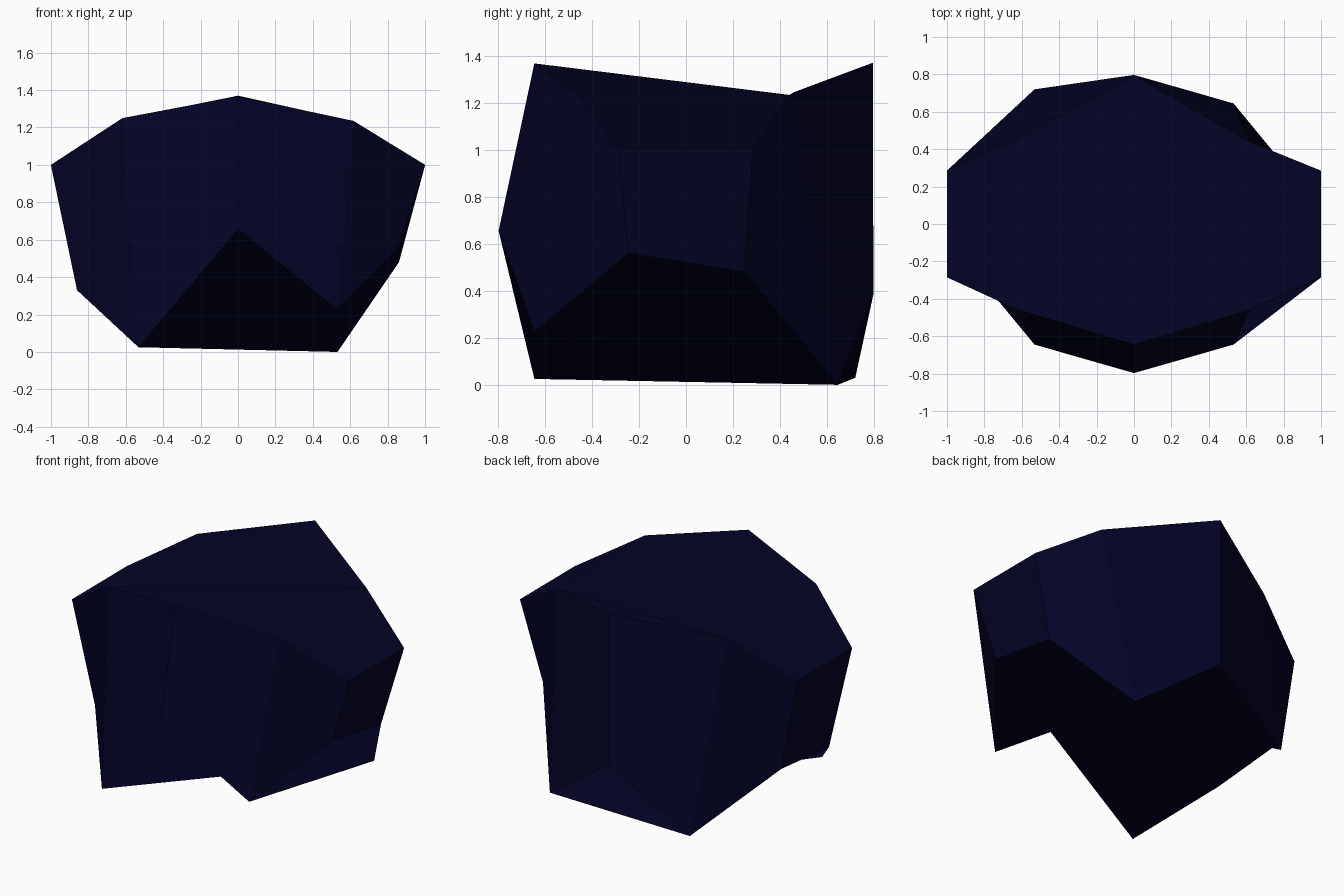
import bpy, bmesh
from math import cos, sin, radians
from mathutils.geometry import normal

cube = bpy.data.objects.get("Cube")
if cube:
    bpy.data.objects.remove(cube, do_unlink=True)

# Rock colour
mat = bpy.data.materials.new("dark navy stone")
mat.use_nodes = True
colour = (0.001, 0.001, 0.02, 1)
mat.diffuse_color = colour
mat.node_tree.nodes["Principled BSDF"].inputs["Base Color"].default_value = colour

# Two ten-sided rings, counter-clockwise from the back-left corner at 54 degrees
low_z = [0.0, 0.385, 0.03, 0.375, 0.33, 0.025, 0.655, 0.225, 0.56, 0.48]
top_z = [1.233, 1.37, 1.245, 1.0, 1.0, 1.25, 1.367, 1.235, 1.0, 1.0]
top_y = [0.44, 0.795, 0.46, 0.285, -0.285, -0.46, -0.645, -0.46, -0.285, 0.285]

bm = bmesh.new()
low, top = [], []
for i in range(10):
    a = radians(54 + 36 * i)
    low.append(bm.verts.new((0.905 * cos(a), 0.797 * sin(a), low_z[i])))
    top.append(bm.verts.new((1.052 * cos(a), top_y[i], top_z[i])))
low[2].co.y = 0.72   # pulled-out back foot

corner_normals = []


def facet(corners):
    """Fan of triangles from the first corner, shaded as one plane."""
    n = normal([v.co for v in corners])
    for b, c in zip(corners[1:], corners[2:]):
        bm.faces.new((corners[0], b, c)).smooth = True
        corner_normals.extend([n] * 3)


# Sides, cap and hollowed underside
for i in range(10):
    j = (i + 1) % 10
    facet([low[i], low[j], top[j], top[i]])
facet(top)
facet([low[0]] + low[:0:-1])

mesh = bpy.data.meshes.new("rock")
bm.to_mesh(mesh)
bm.free()
mesh.normals_split_custom_set(corner_normals)
mesh.materials.append(mat)
rock = bpy.data.objects.new("rock", mesh)
bpy.context.collection.objects.link(rock)
